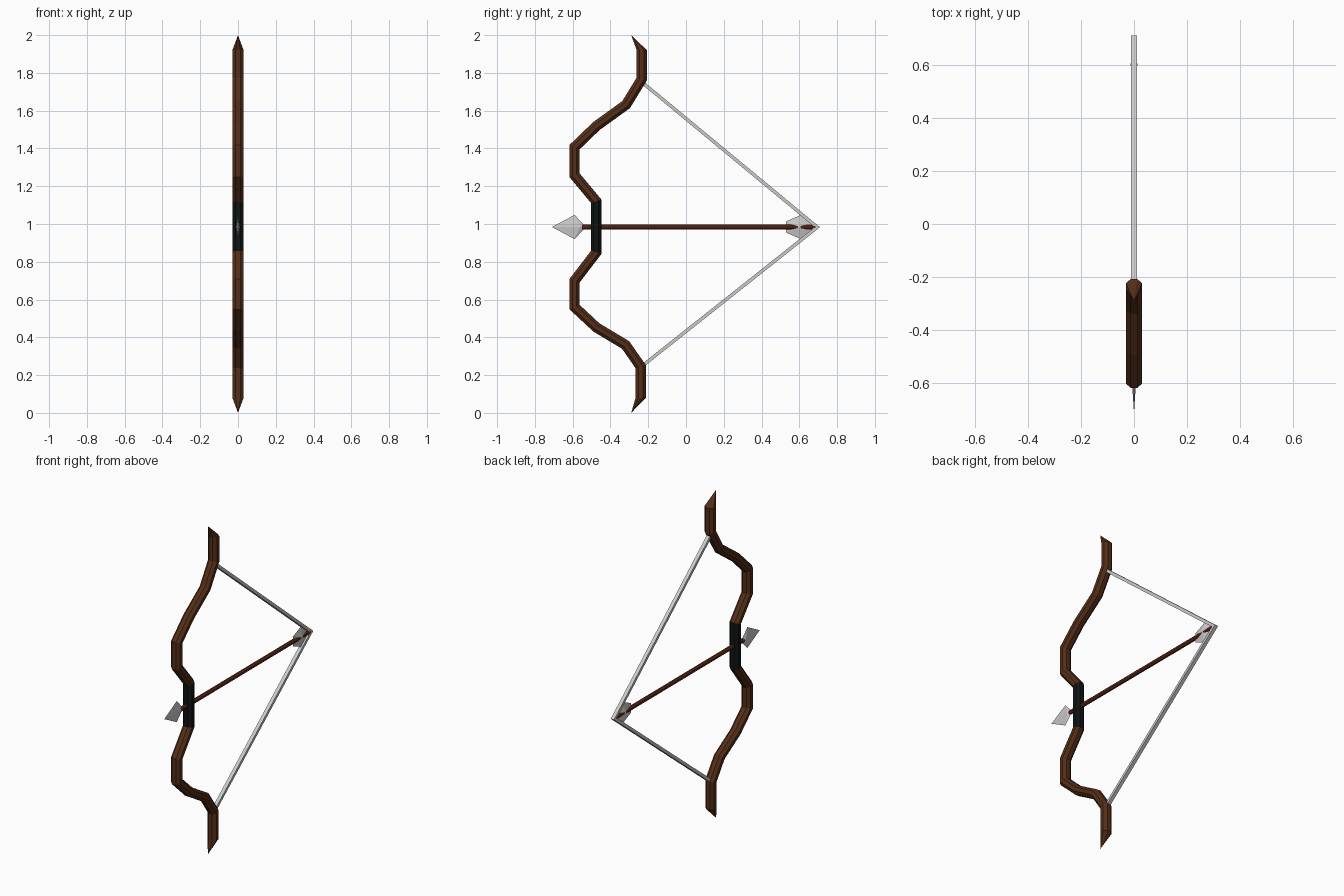
import bpy, bmesh, math
from mathutils import Vector

if "Cube" in bpy.data.objects:
    bpy.data.objects.remove(bpy.data.objects["Cube"])


def mat(name, rgb):
    m = bpy.data.materials.new(name)
    m.diffuse_color = (*rgb, 1)
    m.use_nodes = True
    m.node_tree.nodes["Principled BSDF"].inputs["Base Color"].default_value = m.diffuse_color
    return m


WOOD = mat("dark_wood", (0.09, 0.028, 0.009))
SHAFT = mat("red_wood", (0.12, 0.025, 0.01))
LEATHER = mat("black_leather", (0.005, 0.007, 0.007))


def finish(bm, name, material=None):
    bmesh.ops.recalc_face_normals(bm, faces=bm.faces)
    me = bpy.data.meshes.new(name)
    bm.to_mesh(me)
    bm.free()
    ob = bpy.data.objects.new(name, me)
    bpy.context.collection.objects.link(ob)
    if material:
        me.materials.append(material)
    return ob


def ring(p, t, stretch, rx, ry, sides):
    """Cross-section at p in the y-z plane path, square to tangent t."""
    n = Vector((0, t.z, -t.y))
    k = 1 / math.cos(math.pi / sides)
    out = []
    for i in range(sides):
        a = 2 * math.pi * (i + 0.5) / sides
        out.append(p + Vector((rx * k * math.cos(a), 0, 0)) + n * (ry * k * stretch * math.sin(a)))
    return out


def path_rings(pts, rx, ry, sides):
    pts = [Vector((0, y, z)) for y, z in pts]
    rings = []
    for i, p in enumerate(pts):
        a = (p - pts[i - 1]).normalized() if i else None
        b = (pts[i + 1] - p).normalized() if i < len(pts) - 1 else a
        a = a or b
        t = (a + b).normalized()
        rings.append(ring(p, t, 1 / t.dot(b), rx, ry, sides))
    return rings


def skin(name, rings, material=None, tip=None, caps=True):
    bm = bmesh.new()
    vr = [[bm.verts.new(c) for c in r] for r in rings]
    n = len(vr[0])
    for r0, r1 in zip(vr, vr[1:]):
        for i in range(n):
            bm.faces.new((r0[i], r0[(i + 1) % n], r1[(i + 1) % n], r1[i]))
    if tip:
        v = bm.verts.new(tip)
        for i in range(n):
            bm.faces.new((vr[-1][i], vr[-1][(i + 1) % n], v))
    elif caps:
        bm.faces.new(vr[0])
        bm.faces.new(vr[-1])
    return finish(bm, name, material)


# Bow body: one mitred path, cut into lower limb, grip and upper limb
path = [(-0.24, 0.08), (-0.24, 0.245), (-0.32, 0.36), (-0.475, 0.453), (-0.59, 0.56),
        (-0.59, 0.70), (-0.475, 0.85), (-0.475, 1.12), (-0.59, 1.258), (-0.59, 1.407),
        (-0.475, 1.518), (-0.317, 1.632), (-0.234, 1.768), (-0.234, 1.92)]
rings = path_rings(path, 0.03, 0.027, 8)
skin("lower_limb", rings[6::-1], WOOD, tip=(0, -0.29, 0.0))
skin("upper_limb", rings[7:], WOOD, tip=(0, -0.29, 2.0))
skin("grip", rings[6:8], LEATHER)

# Drawn string
skin("bow_string", path_rings([(-0.23, 1.748), (0.695, 0.983), (-0.23, 0.25)], 0.011, 0.009, 4))

# Arrow shaft
skin("arrow_shaft", path_rings([(-0.55, 0.984), (0.685, 0.984)], 0.0115, 0.0125, 8), SHAFT)


def blade(name, outline, ridge, half):
    """Vertical flat blade: outline in y-z, raised along a central ridge."""
    bm = bmesh.new()
    edge = [bm.verts.new((0, y, z)) for y, z in outline]
    for s in (-1, 1):
        c = bm.verts.new((s * half, *ridge))
        for i in range(len(edge)):
            bm.faces.new((edge[i], edge[(i + 1) % len(edge)], c))
    return finish(bm, name)


# Arrow head and fletching
Z = 0.984
blade("arrow_head", [(-0.71, Z), (-0.59, Z + 0.064), (-0.54, Z + 0.012),
                     (-0.54, Z - 0.012), (-0.59, Z - 0.064)], (-0.56, Z), 0.010)
blade("fletching", [(0.53, Z + 0.03), (0.605, Z + 0.062), (0.675, Z + 0.006),
                    (0.675, Z - 0.006), (0.605, Z - 0.062), (0.53, Z - 0.03)], (0.60, Z), 0.013)
